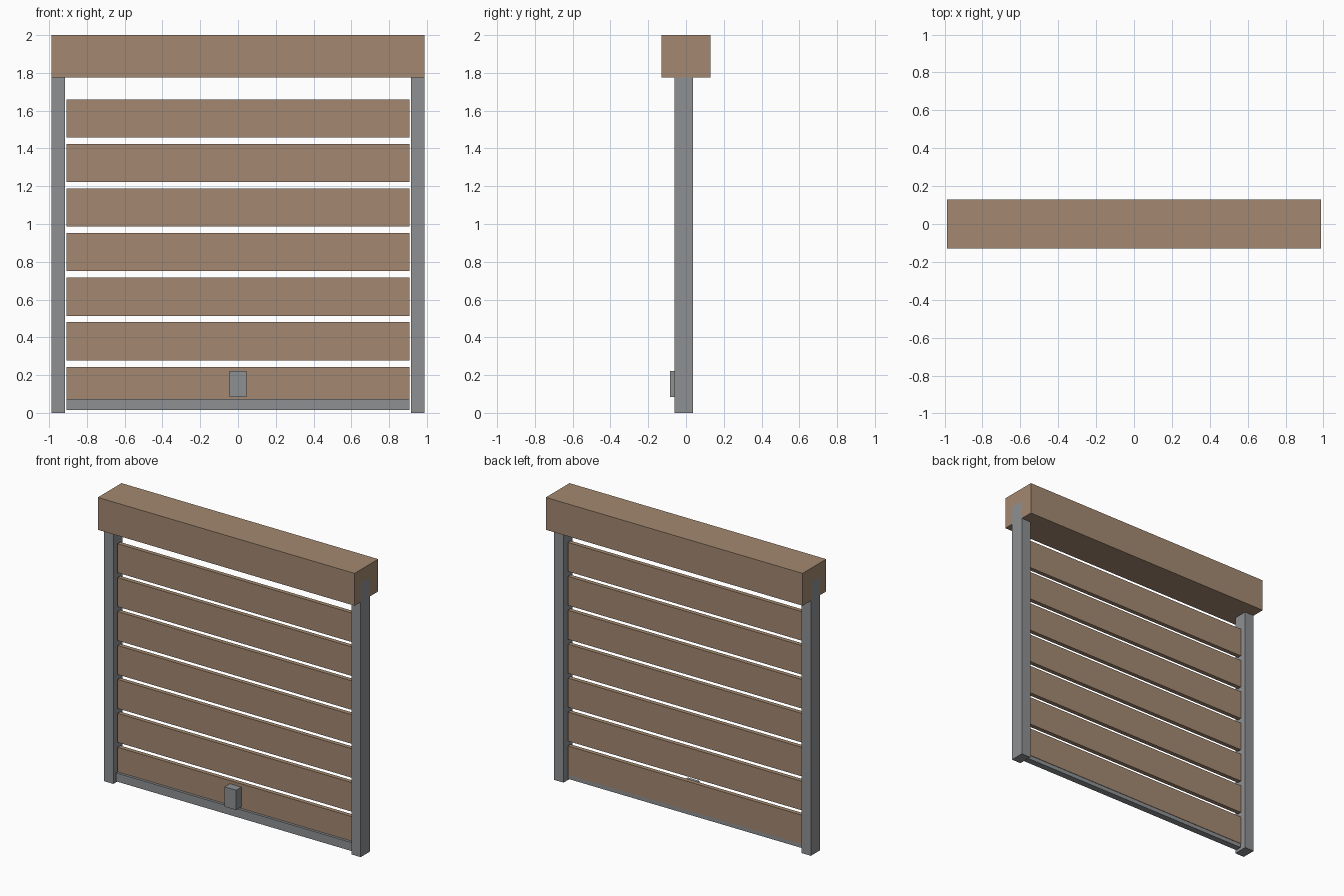
import bpy

if "Cube" in bpy.data.objects:
    bpy.data.objects.remove(bpy.data.objects["Cube"])

def material(name, color):
    m = bpy.data.materials.new(name)
    m.diffuse_color = color
    m.use_nodes = True
    m.node_tree.nodes["Principled BSDF"].inputs["Base Color"].default_value = m.diffuse_color
    return m

wood = material("wood_brown", (0.37, 0.25, 0.165, 1))
steel = material("steel_grey", (0.27, 0.28, 0.29, 1))

def box(name, lo, hi, mat):
    """Axis-aligned box between two corners."""
    bpy.ops.mesh.primitive_cube_add(size=1, location=[(a + b) / 2 for a, b in zip(lo, hi)])
    ob = bpy.context.object
    ob.name = name
    ob.scale = [b - a for a, b in zip(lo, hi)]
    bpy.ops.object.transform_apply(location=False, rotation=False, scale=True)
    ob.data.materials.append(mat)
    return ob

# Roller housing
box("roller_housing", (-0.988, -0.13, 1.775), (0.988, 0.13, 2.0), wood)

# Side guide rails, running up into the housing
for side, x in (("left", -0.952), ("right", 0.952)):
    box(side + "_guide_rail", (x - 0.036, -0.062, 0), (x + 0.036, 0.038, 1.905), steel)

# Shutter slats
for i in range(7):
    z = 0.042 + i * 0.236
    box(f"slat_{i + 1}", (-0.908, -0.027, z), (0.908, 0.003, z + 0.202), wood)

# Bottom bar and lock block
box("bottom_bar", (-0.908, -0.045, 0.014), (0.908, 0.0, 0.073), steel)
box("lock_block", (-0.045, -0.085, 0.084), (0.045, -0.027, 0.222), steel)
